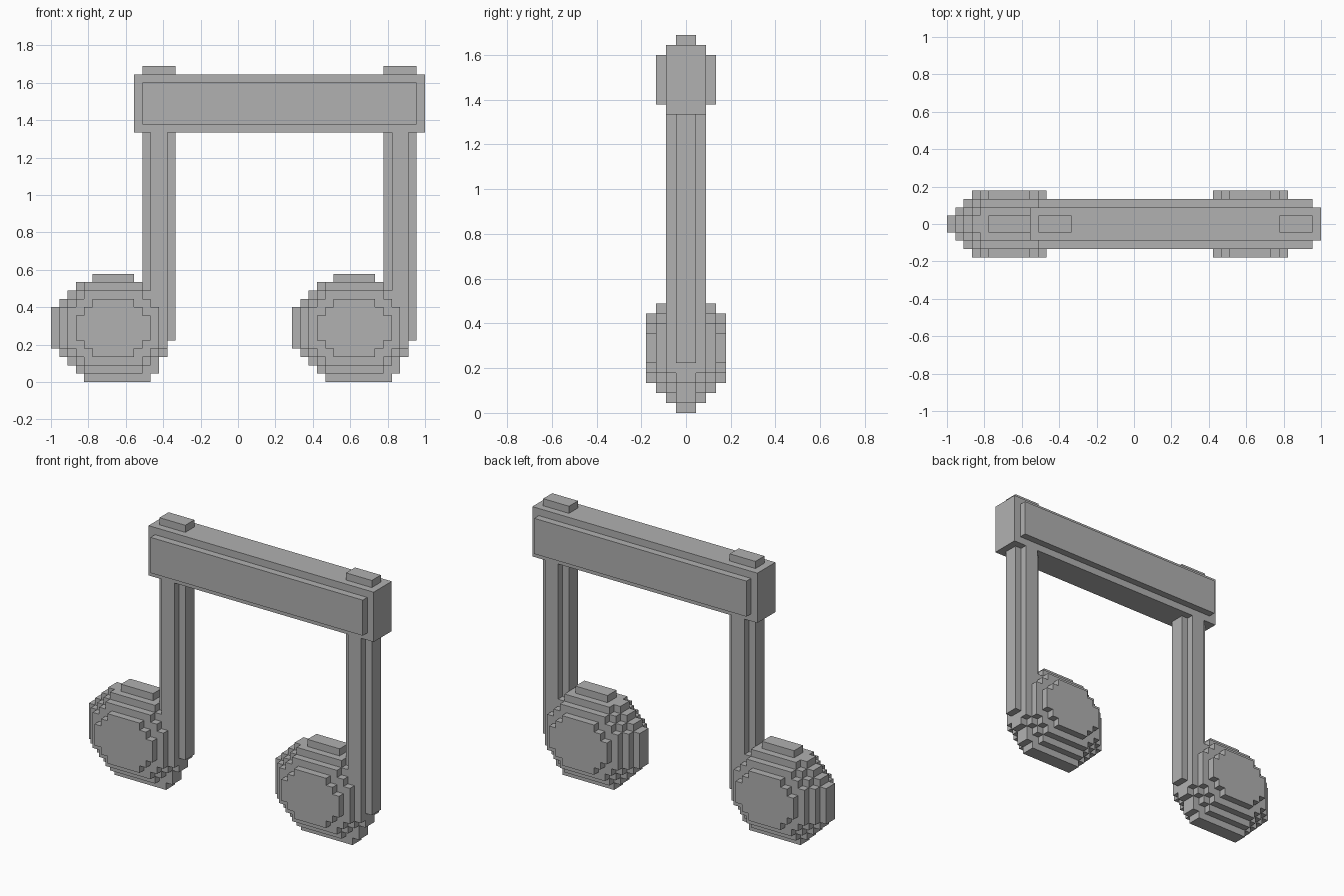
import bpy
import bmesh

UNIT = 2 / 45  # edge length of one block

cube = bpy.data.objects.get("Cube")
if cube:
    bpy.data.objects.remove(cube, do_unlink=True)

grey = bpy.data.materials.new("plain grey")
grey.use_nodes = True
colour = (0.44, 0.44, 0.44, 1)
grey.diffuse_color = colour
grey.node_tree.nodes["Principled BSDF"].inputs["Base Color"].default_value = colour


def add_slab(bm, steps, half_depth, shift=0):
    """Stepped outline of (bottom, top, left, right) runs, thickened around y = 0."""
    outline = []
    for low, high, _, right in steps:
        outline += [(right, low), (right, high)]
    for low, high, left, _ in reversed(steps):
        outline += [(left, high), (left, low)]
    # Drop repeated points where neighbouring runs share an edge
    points = [p for i, p in enumerate(outline) if p != outline[i - 1]]
    front = bm.faces.new([bm.verts.new(((x + shift) * UNIT - 1, -half_depth * UNIT, z * UNIT))
                          for x, z in points])
    grown = bmesh.ops.extrude_face_region(bm, geom=[front], use_keep_orig=True)
    verts = [g for g in grown["geom"] if isinstance(g, bmesh.types.BMVert)]
    bmesh.ops.translate(bm, verts=verts, vec=(0, 2 * half_depth * UNIT, 0))


def finish(name, bm):
    bmesh.ops.recalc_face_normals(bm, faces=bm.faces)
    mesh = bpy.data.meshes.new(name)
    bm.to_mesh(mesh)
    bm.free()
    mesh.materials.append(grey)
    bpy.context.collection.objects.link(bpy.data.objects.new(name, mesh))


def octagon(inset):
    """Stepped rounded outline, shrunk by inset on every side."""
    a, b = inset, 13 - inset
    l, r = inset, 15 - inset
    return [(a, a + 1, l + 2, r - 2), (a + 1, a + 2, l + 1, r - 1),
            (a + 2, b - 2, l, r),
            (b - 2, b - 1, l + 1, r - 1), (b - 1, b, l + 2, r - 2)]


# Round note heads: outline of each pair of layers, middle outwards
middle = [(0, 1, 4, 12), (1, 2, 3, 13), (2, 3, 2, 13), (3, 4, 1, 14), (4, 5, 0, 14),
          (5, 9, 0, 15), (9, 10, 1, 15), (10, 11, 2, 14), (11, 12, 3, 12), (12, 13, 5, 10)]
second = [(1, 2, 4, 11), (2, 3, 3, 12), (3, 4, 2, 13), (4, 9, 1, 14),
          (9, 10, 2, 13), (10, 11, 3, 12), (11, 12, 4, 11)]
third = [(2, 3, 4, 11), (3, 4, 3, 12), (4, 9, 2, 13), (9, 10, 3, 12), (10, 11, 4, 11)]

for side, shift in (("right", 0), ("left", 29)):
    bm = bmesh.new()
    for depth, layer in enumerate((middle, second, third, octagon(3)), start=1):
        add_slab(bm, layer, depth, shift)
    finish(f"{side}_note_head", bm)

    # Stem with a plus-shaped section; its core pokes out above the beam
    bm = bmesh.new()
    add_slab(bm, [(5, 38, 11, 15)], 1, shift)
    add_slab(bm, [(4, 30, 12, 14)], 2, shift)
    finish(f"{side}_stem", bm)

# Beam with a raised panel on front and back
bm = bmesh.new()
add_slab(bm, [(30, 37, 10, 45)], 2)
add_slab(bm, [(31, 36, 11, 44)], 3)
finish("beam", bm)
